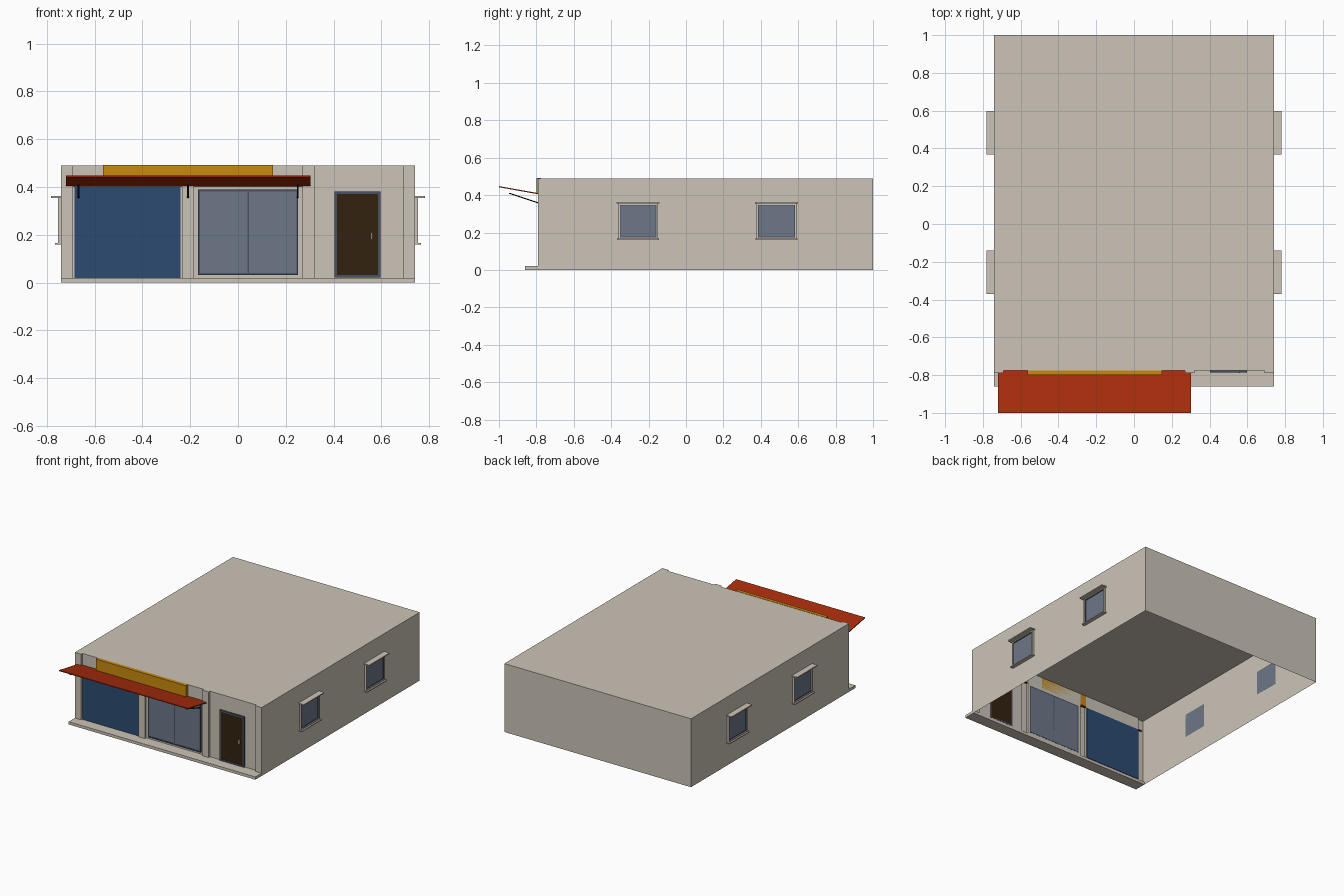
import bpy
import bmesh
from mathutils import Vector

old = bpy.data.objects.get("Cube")
if old:
    bpy.data.objects.remove(old, do_unlink=True)


def material(name, rgb):
    m = bpy.data.materials.new(name)
    m.use_nodes = True
    m.diffuse_color = (*rgb, 1)
    m.node_tree.nodes["Principled BSDF"].inputs["Base Color"].default_value = (*rgb, 1)
    return m


plaster = material("beige plaster", (0.60, 0.55, 0.475))
blue = material("shutter blue", (0.025, 0.07, 0.165))
glass = material("grey blue glass", (0.155, 0.185, 0.25))
trim = material("slate frame", (0.065, 0.085, 0.13))
red = material("awning red", (0.40, 0.026, 0.004))
yellow = material("sign yellow", (0.58, 0.255, 0.005))
brown = material("door brown", (0.034, 0.016, 0.005))
black = material("bracket black", (0.01, 0.01, 0.012))
metal = material("handle metal", (0.65, 0.63, 0.58))


def add_object(name, bm, mat):
    mesh = bpy.data.meshes.new(name)
    bm.to_mesh(mesh)
    bm.free()
    mesh.materials.append(mat)
    obj = bpy.data.objects.new(name, mesh)
    bpy.context.collection.objects.link(obj)
    return obj


def box(name, mat, x, y, z):
    """Box given by its (min, max) range on each axis."""
    bm = bmesh.new()
    bmesh.ops.create_cube(bm, size=1)
    for v in bm.verts:
        v.co = [r[0] if c < 0 else r[1] for c, r in zip(v.co, (x, y, z))]
    return add_object(name, bm, mat)


def slab(name, mat, x, start, end, thick):
    """Tilted flat bar running from start to end, both (y, z)."""
    a, b = Vector((0, *start)), Vector((0, *end))
    up = Vector((1, 0, 0)).cross(b - a).normalized() * thick / 2
    bm = bmesh.new()
    ends = [[bm.verts.new(p + Vector((px, 0, 0))) for p in (a - up, b - up, b + up, a + up)]
            for px in x]
    for loop in ends:
        bm.faces.new(loop)
    for i in range(4):
        j = (i + 1) % 4
        bm.faces.new((ends[0][i], ends[0][j], ends[1][j], ends[1][i]))
    bmesh.ops.recalc_face_normals(bm, faces=bm.faces)
    return add_object(name, bm, mat)


def frame(name, mat, u, z, depth, bar, axis):
    """Four bars round an opening; u runs along x or y, depth along the other."""
    bars = (("left", (u[0], u[0] + bar), z), ("right", (u[1] - bar, u[1]), z),
            ("bottom", (u[0] + bar, u[1] - bar), (z[0], z[0] + bar)),
            ("top", (u[0] + bar, u[1] - bar), (z[1] - bar, z[1])))
    for side, ur, zr in bars:
        x, y = (ur, depth) if axis == "x" else (depth, ur)
        box(f"{name}_{side}", mat, x, y, zr)


# Hollow building shell, open below, with pillars standing out of the front
HALF, FRONT, RECESS, BACK, HEIGHT = 0.74, -0.79, -0.775, 1.0, 0.49
outline = [(-HALF, FRONT)]
for bay_left, bay_right in ((-0.69, -0.235), (-0.185, 0.27), (0.32, 0.69)):
    outline += [(bay_left, FRONT), (bay_left, RECESS), (bay_right, RECESS), (bay_right, FRONT)]
outline += [(HALF, FRONT), (HALF, BACK), (-HALF, BACK)]
bm = bmesh.new()
low = [bm.verts.new((x, y, 0)) for x, y in outline]
top = [bm.verts.new((x, y, HEIGHT)) for x, y in outline]
bm.faces.new(top)
for i in range(len(outline)):
    j = (i + 1) % len(outline)
    bm.faces.new((low[i], low[j], top[j], top[i]))
add_object("building_shell", bm, plaster)

# Front step
box("front_step", plaster, (-HALF, HALF), (-0.86, RECESS), (0, 0.02))

# Shutter
box("shutter", blue, (-0.685, -0.24), (-0.78, -0.771), (0.02, 0.40))

# Shop window with two panes
frame("shop_window_frame", trim, (-0.167, 0.252), (0.033, 0.39), (-0.783, -0.774), 0.008, "x")
box("shop_window_mullion", trim, (0.039, 0.047), (-0.783, -0.774), (0.04, 0.383))
box("shop_window_glass", glass, (-0.16, 0.245), (-0.779, -0.774), (0.04, 0.383))

# Door
frame("door_frame", trim, (0.403, 0.597), (0.021, 0.382), (-0.786, -0.774), 0.011, "x")
box("door_leaf", brown, (0.414, 0.586), (-0.781, -0.774), (0.026, 0.371))
box("door_handle", metal, (0.556, 0.562), (-0.788, -0.78), (0.18, 0.21))

# Sign board
box("sign_board", yellow, (-0.565, 0.147), (-0.80, RECESS), (0.41, 0.492))

# Awning and its struts
slab("awning", red, (-0.72, 0.303), (-1.0, 0.445), (-0.776, 0.405), 0.006)
for x in (-0.668, -0.21, 0.25):
    slab("awning_strut", black, (x - 0.004, x + 0.004), (-0.945, 0.41), (-0.79, 0.358), 0.006)

# Side windows
for label, s in (("left", 1), ("right", -1)):
    def out(a, b):
        return tuple(sorted((s * a, s * b)))
    for y in (-0.256, 0.484):
        name = f"{label}_side_window"
        u = (y - 0.106, y + 0.106)
        frame(f"{name}_frame", plaster, u, (0.166, 0.356), out(HALF, 0.754), 0.008, "y")
        frame(f"{name}_trim", trim, (u[0] + 0.008, u[1] - 0.008), (0.174, 0.348),
              out(HALF, 0.748), 0.004, "y")
        box(f"{name}_glass", glass, out(HALF, 0.745), (y - 0.096, y + 0.096), (0.176, 0.346))
        box(f"{name}_hood", plaster, out(HALF, 0.782), (y - 0.115, y + 0.115), (0.355, 0.363))
        box(f"{name}_sill", plaster, out(HALF, 0.765), (y - 0.112, y + 0.112), (0.16, 0.167))
